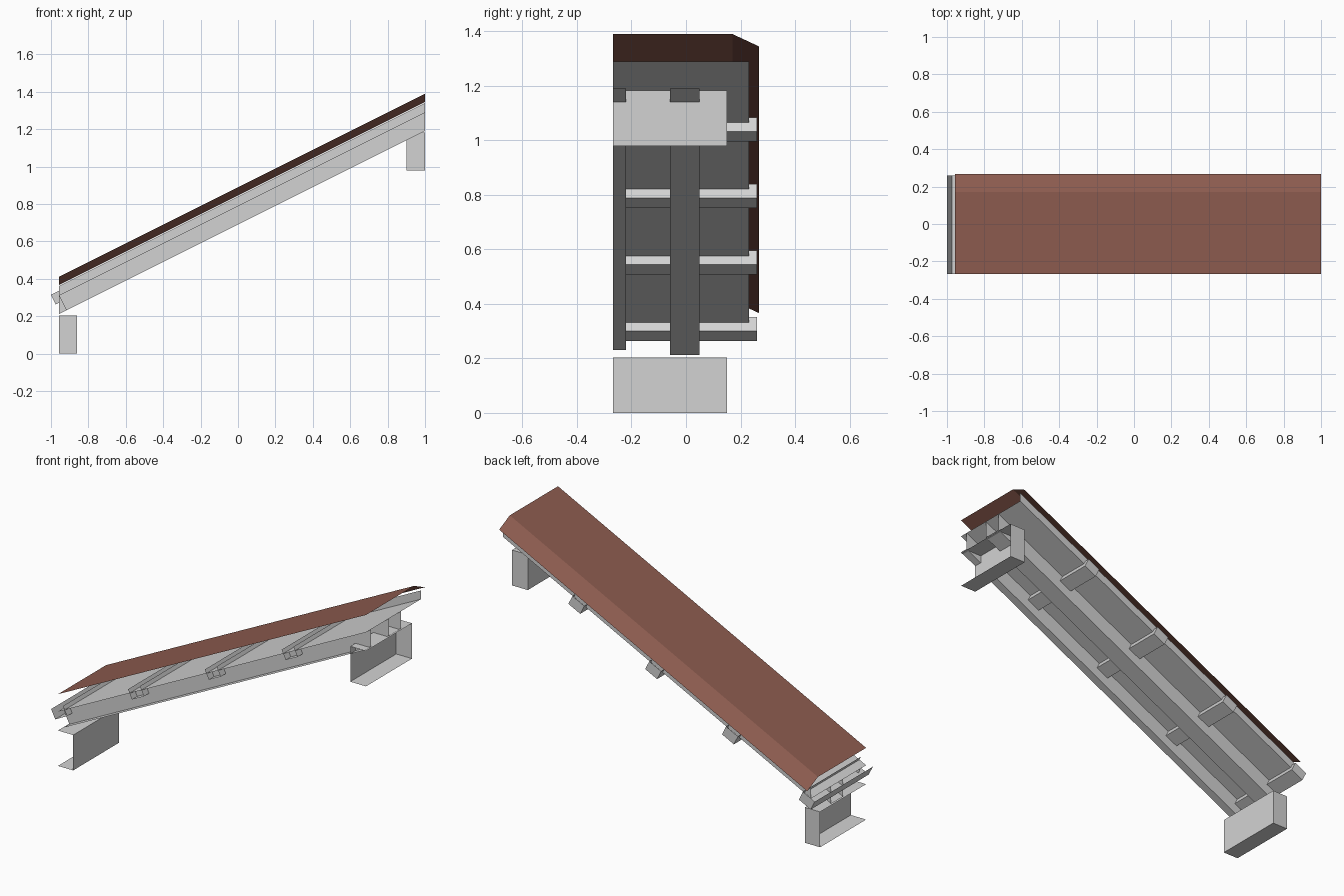
import bpy

if "Cube" in bpy.data.objects:
    bpy.data.objects.remove(bpy.data.objects["Cube"])

SLOPE = 0.5      # rise per unit of x
DECK = 0.79      # height of the deck plane at x = 0
FRONT, BACK = -0.267, 0.267


def material(name, rgb):
    m = bpy.data.materials.new(name)
    m.diffuse_color = (*rgb, 1)
    m.use_nodes = True
    m.node_tree.nodes["Principled BSDF"].inputs["Base Color"].default_value = m.diffuse_color
    return m


grey = material("light grey", (0.65, 0.65, 0.65))
brown = material("roof brown", (0.27, 0.108, 0.08))


def make(name, verts, faces, mat):
    me = bpy.data.meshes.new(name)
    me.from_pydata(verts, [], faces)
    me.materials.append(mat)
    ob = bpy.data.objects.new(name, me)
    bpy.context.collection.objects.link(ob)
    return ob


def sloped_sheet(name, profile, mat, x0=-0.957, x1=1.0, square_cut=False):
    """Thin sheet: (y, height) profile swept up the slope."""
    verts = []
    for y, h in profile:
        xa = x0 - 0.4 * (h - DECK) if square_cut else x0
        verts += [(xa, y, h + SLOPE * xa), (x1, y, h + SLOPE * x1)]
    faces = [(2*i, 2*i + 1, 2*i + 3, 2*i + 2) for i in range(len(profile) - 1)]
    return make(name, verts, faces, mat)


def trough(name, section, y0, y1, mat):
    """Thin (x, z) section swept along y, closed at the back end only."""
    n = len(section)
    verts = [(x, y, z) for y in (y0, y1) for x, z in section]
    faces = [(i, i + 1, n + i + 1, n + i) for i in range(n - 1)]
    faces.append(tuple(range(n, 2 * n)))
    return make(name, verts, faces, mat)


# Roof covering with a bent-down back edge
sloped_sheet("roof_covering", [(FRONT, 0.89), (0.17, 0.89), (BACK, 0.845)], brown)

# Deck with upturned back edge
sloped_sheet("deck", [(FRONT, DECK), (0.232, DECK), (0.232, 0.84)], grey)

# Rafters: a full one in the middle, a half one at the cut front side
sloped_sheet("middle_rafter", [(-0.058, DECK), (-0.058, 0.69), (0.05, 0.69), (0.05, DECK)], grey)
sloped_sheet("front_half_rafter", [(FRONT, 0.69), (-0.22, 0.69), (-0.22, DECK)], grey,
             square_cut=True)

# Cross battens, open on top
for i in range(4):
    x = -0.974 + 0.488 * i
    pts = [(x - 0.026, 0.815), (x, 0.75), (x + 0.075, 0.75), (x + 0.049, 0.815)]
    trough(f"batten_{i + 1}", [(px, h + SLOPE * px) for px, h in pts], FRONT, 0.26, grey)

# Support beams, open towards the outer sides
for name, outer, inner, z in (("lower_support", -0.957, -0.86, 0.0),
                              ("upper_support", 1.0, 0.9, 0.98)):
    trough(name, [(outer, z), (inner, z), (inner, z + 0.203), (outer, z + 0.203)],
           FRONT, 0.15, grey)
